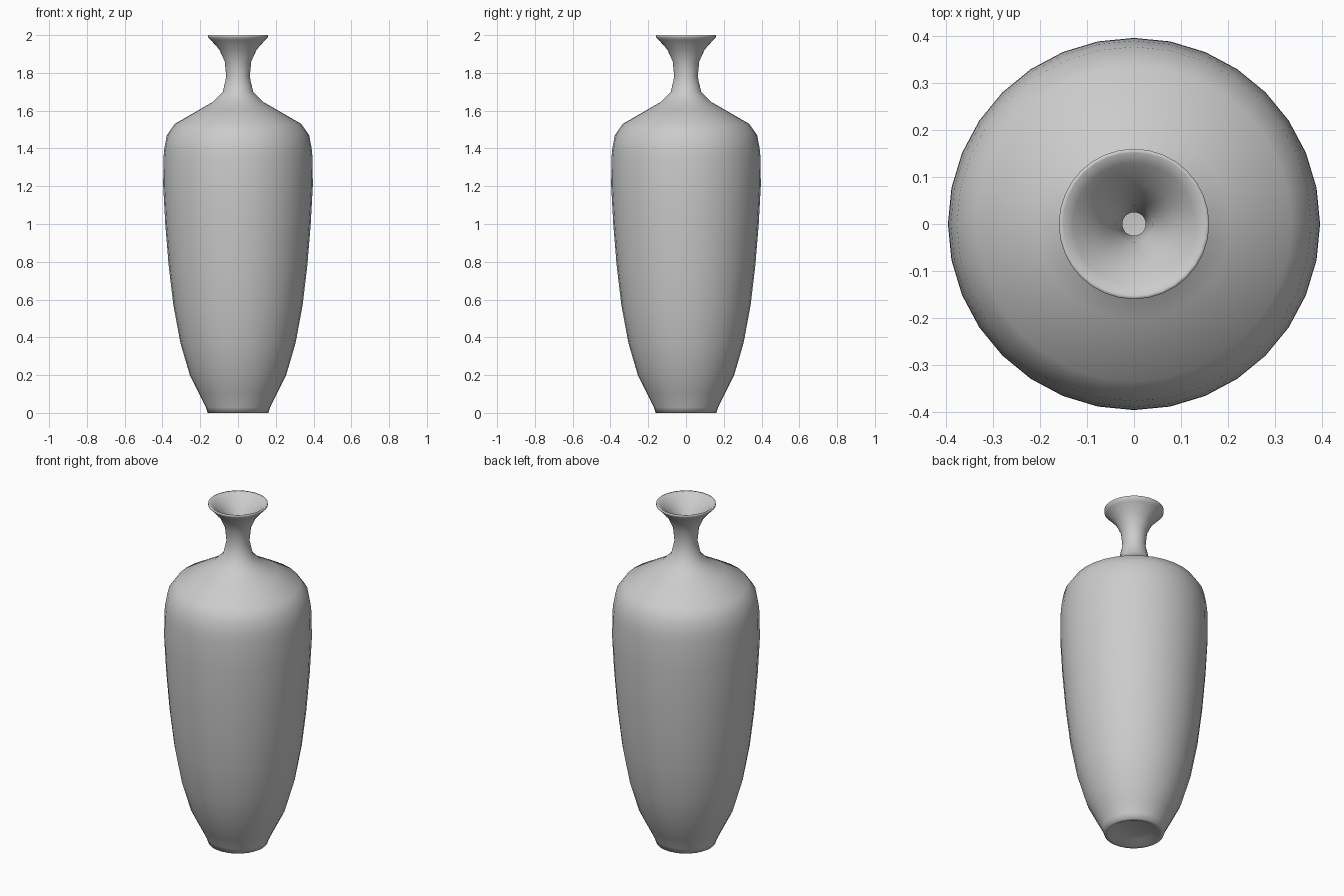
import bpy, bmesh, math

cube = bpy.data.objects.get("Cube")
if cube:
    bpy.data.objects.remove(cube, do_unlink=True)

SIDES = 32

# Outer wall from the recessed foot up to the lip (radius, height)
outer = [(0, 0.02), (0.10, 0.02), (0.14, 0), (0.16, 0), (0.17, 0.03),
         (0.205, 0.1), (0.255, 0.2), (0.305, 0.37), (0.342, 0.57), (0.367, 0.78),
         (0.385, 1.0), (0.396, 1.2), (0.395, 1.35), (0.39, 1.4), (0.377, 1.47),
         (0.335, 1.53), (0.205, 1.605), (0.135, 1.645), (0.08, 1.7), (0.062, 1.78),
         (0.07, 1.86), (0.1, 1.925), (0.145, 1.975), (0.16, 1.99), (0.16, 2)]
# Inner wall from the lip down the narrow neck to the floor
inner = [(0.152, 2), (0.13, 1.982), (0.085, 1.94), (0.04, 1.86), (0.025, 1.78),
         (0.04, 1.69), (0.11, 1.615), (0.3, 1.51), (0.35, 1.4), (0.355, 1.2),
         (0.325, 0.78), (0.265, 0.37), (0.16, 0.12), (0.1, 0.06), (0, 0.06)]


def lathe(name, profile, material):
    bm = bmesh.new()
    verts = [bm.verts.new((r, 0, z)) for r, z in profile]
    edges = [bm.edges.new(pair) for pair in zip(verts, verts[1:])]
    bmesh.ops.spin(bm, geom=verts + edges, cent=(0, 0, 0), axis=(0, 0, 1),
                   angle=math.tau, steps=SIDES)
    bmesh.ops.remove_doubles(bm, verts=bm.verts, dist=0.0005)
    bmesh.ops.recalc_face_normals(bm, faces=bm.faces)
    for face in bm.faces:
        face.smooth = True
    mesh = bpy.data.meshes.new(name)
    bm.to_mesh(mesh)
    bm.free()
    mesh.materials.append(material)
    obj = bpy.data.objects.new(name, mesh)
    bpy.context.collection.objects.link(obj)
    return obj


# Plain grey glaze
glaze = bpy.data.materials.new("grey_glaze")
glaze.use_nodes = True
colour = (0.6, 0.6, 0.6, 1)
glaze.diffuse_color = colour
glaze.node_tree.nodes["Principled BSDF"].inputs["Base Color"].default_value = colour

lathe("vase", outer + inner, glaze)
